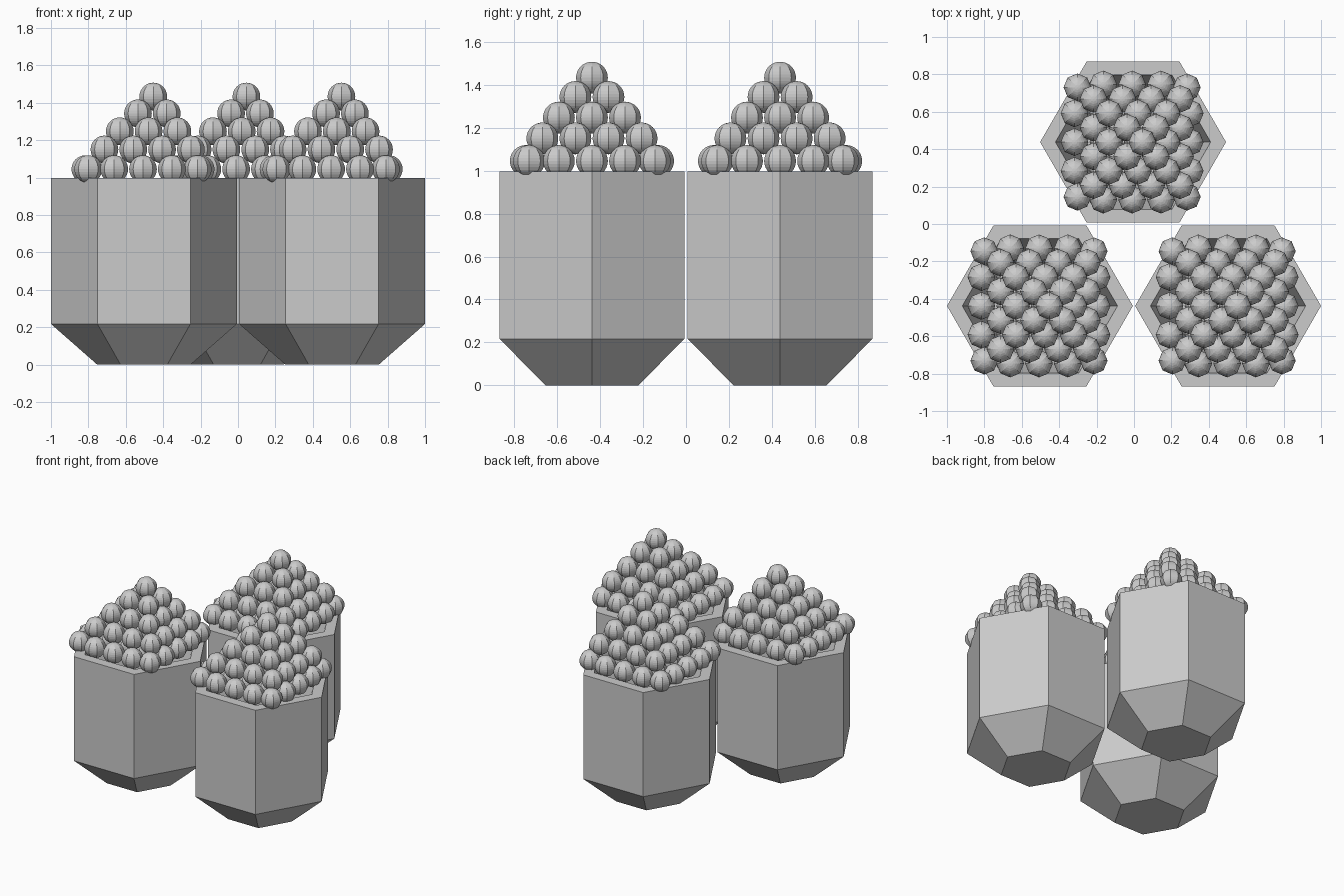
import bpy, bmesh, math
from mathutils import Matrix

cube = bpy.data.objects.get("Cube")
if cube:
    bpy.data.objects.remove(cube, do_unlink=True)

grey = bpy.data.materials.new("plain_grey")
grey.use_nodes = True
grey.diffuse_color = (0.6, 0.6, 0.6, 1)
grey.node_tree.nodes["Principled BSDF"].inputs["Base Color"].default_value = (0.6, 0.6, 0.6, 1)


def finish(bm, name, location):
    bmesh.ops.recalc_face_normals(bm, faces=bm.faces)
    mesh = bpy.data.meshes.new(name)
    bm.to_mesh(mesh)
    bm.free()
    mesh.materials.append(grey)
    obj = bpy.data.objects.new(name, mesh)
    obj.location = location
    bpy.context.collection.objects.link(obj)


# Hexagonal pot: tapered foot, straight sides, rim and tapered hollow
POT_PROFILE = [(0.25, 0.0), (0.497, 0.217), (0.497, 0.997), (0.415, 0.997), (0.25, 0.3)]


def make_pot(name, x, y):
    bm = bmesh.new()
    rings = []
    for radius, z in POT_PROFILE:
        angles = [math.tau * i / 6 for i in range(6)]
        rings.append([bm.verts.new((radius * math.cos(a), radius * math.sin(a), z)) for a in angles])
    for low, high in zip(rings, rings[1:]):
        for i in range(6):
            j = (i + 1) % 6
            bm.faces.new((low[i], low[j], high[j], high[i]))
    bm.faces.new(rings[0])
    bm.faces.new(rings[-1])
    finish(bm, name, (x, y, 0))


# Square stack of balls: (balls per side, layer height, sideways lean)
LAYERS = [(5, 1.045, -0.055), (4, 1.15, -0.03), (3, 1.247, -0.025), (2, 1.343, -0.005), (1, 1.433, 0)]
SPACING = 0.154
BALL_RADIUS = 0.074


def make_pile(name, x, y):
    bm = bmesh.new()
    for count, z, lean in LAYERS:
        half = (count - 1) / 2
        for i in range(count):
            for j in range(count):
                u, v = i - half, j - half
                # The loose bottom corners sit slightly inward
                squeeze = 0.95 if count == 5 and abs(u) == abs(v) == half else 1
                place = Matrix.Translation((u * SPACING * squeeze + lean, v * SPACING * squeeze, z))
                bmesh.ops.create_uvsphere(bm, u_segments=8, v_segments=16,
                                          radius=BALL_RADIUS, matrix=place)
    finish(bm, name, (x + 0.05, y, 0))


for side, x, y in (("right", -0.503, -0.438), ("left", 0.503, -0.438), ("back", -0.005, 0.438)):
    make_pot(side + "_pot", x, y)
    make_pile(side + "_ball_pile", x, y)
